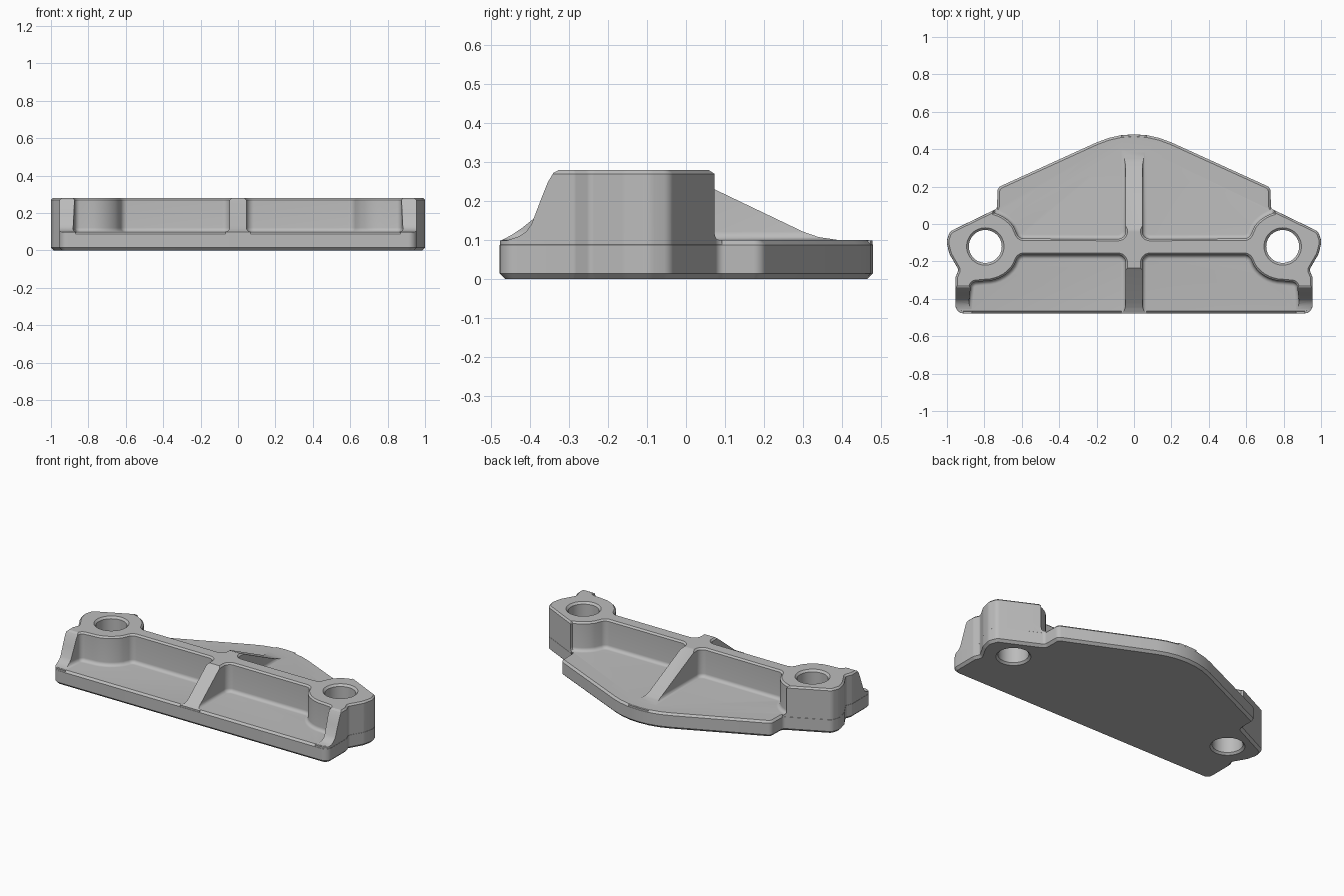
import bpy, bmesh, math
from mathutils import Vector

cube = bpy.data.objects.get("Cube")
if cube:
    bpy.data.objects.remove(cube, do_unlink=True)

TOP, FLOOR = 0.28, 0.10


def rounded(corners):
    """Turn (x, y, radius) corners of a closed outline into points with arcs."""
    out, n = [], len(corners)
    for i, (x, y, r) in enumerate(corners):
        p = Vector((x, y))
        if r == 0:
            out.append(p)
            continue
        a = (Vector(corners[i - 1][:2]) - p).normalized()
        b = (Vector(corners[(i + 1) % n][:2]) - p).normalized()
        half = a.angle(b) / 2
        centre = p + (a + b).normalized() * r / math.sin(half)
        s = p + a * r / math.tan(half) - centre
        e = p + b * r / math.tan(half) - centre
        turn = math.pi - 2 * half
        steps = max(2, math.ceil(turn / math.radians(9)))
        for k in range(steps + 1):
            t = k / steps
            out.append(centre + (s * math.sin((1 - t) * turn) + e * math.sin(t * turn)) / math.sin(turn))
    return out


def mirrored(half):
    return half + [(-x, y, r) for x, y, r in reversed(half) if x != 0]


def offset(points, d):
    out, n = [], len(points)
    for i, p in enumerate(points):
        e1 = (p - points[i - 1]).normalized()
        e2 = (points[(i + 1) % n] - p).normalized()
        n1, n2 = Vector((e1.y, -e1.x)), Vector((e2.y, -e2.x))
        out.append(p + (n1 + n2) * d / (1 + n1.dot(n2)))
    return out


def solid(name, rings):
    bm = bmesh.new()
    loops = [[bm.verts.new(p) for p in ring] for ring in rings]
    n = len(loops[0])
    for lo, hi in zip(loops, loops[1:]):
        for i in range(n):
            j = (i + 1) % n
            bm.faces.new((lo[i], lo[j], hi[j], hi[i]))
    bm.faces.new(loops[0][::-1])
    bm.faces.new(loops[-1])
    bmesh.ops.recalc_face_normals(bm, faces=bm.faces)
    mesh = bpy.data.meshes.new(name)
    bm.to_mesh(mesh)
    bm.free()
    obj = bpy.data.objects.new(name, mesh)
    bpy.context.collection.objects.link(obj)
    return obj


def stack(name, outline, levels):
    """Outline lofted through (height, offset) levels."""
    return solid(name, [[(p.x, p.y, z) for p in offset(outline, d)] for z, d in levels])


def prism(name, profile, x0, x1):
    return solid(name, [[(x, y, z) for y, z in profile] for x in (x0, x1)])


def combine(obj, other, operation):
    mod = obj.modifiers.new(operation, 'BOOLEAN')
    mod.object, mod.operation, mod.solver = other, operation, 'EXACT'
    bpy.context.view_layer.update()
    mesh = bpy.data.meshes.new_from_object(obj.evaluated_get(bpy.context.evaluated_depsgraph_get()))
    obj.modifiers.clear()
    obj.data = mesh
    bpy.data.objects.remove(other, do_unlink=True)


# Base plate with chamfered rims
plate_outline = rounded(mirrored([
    (0.955, -0.478, 0.045), (0.955, -0.285, 0.02), (0.938, -0.245, 0.02),
    (0.987, -0.16, 0.05), (1.003, -0.095, 0.05), (0.985, -0.04, 0.04),
    (0.732, 0.083, 0.025), (0.73, 0.195, 0.035), (0, 0.527, 0.48)]))
bracket = stack("mounting_bracket", plate_outline,
                [(0, -0.015), (0.015, 0), (FLOOR - 0.012, 0), (FLOOR, -0.012)])

# Raised cross bar, centre ribs, bolt bosses and side walls in one outline
HOLE = Vector((0.795, -0.12))
BOSS = 0.185


def on_boss(deg):
    a = math.radians(deg)
    return (HOLE.x + BOSS * math.cos(a), HOLE.y + BOSS * math.sin(a))


half = [(0.045, -0.6, 0), (0.045, -0.165, 0.04), (*on_boss(194), 0.04)]
half[2] = (half[2][0], -0.165, 0.04)
half += [(*on_boss(a), 0) for a in range(214, 275, 8)]
half += [(0.87, -0.312, 0.03), (0.905, -0.6, 0), (1.2, -0.6, 0), (1.2, 0.3, 0), (0.8, 0.3, 0)]
half += [(*on_boss(a), 0) for a in range(105, 149, 8)]
half += [(*on_boss(167), 0.04), (0.045, -0.08, 0.04), (0.045, 0.6, 0)]
FILLET = 0.022
levels = [(0.05, FILLET)]
for deg in range(90, -1, -15):
    a = math.radians(deg)
    levels.append((FLOOR + FILLET * (1 - math.sin(a)), FILLET * (1 - math.cos(a))))
levels += [(TOP - 0.01, 0), (TOP, -0.01)]
raised = stack("raised_web", rounded(mirrored(half)), levels)

# Trim the raised web to the plate outline
combine(raised, stack("trim_column", plate_outline,
        [(0.04, -0.0008), (0.27, -0.0008), (0.284, -0.015)]), 'INTERSECT')

# Slope the back rib, front rib and side walls down to the plate
LOW = FLOOR - 0.001
back = [(-0.072, 0.3), (0.30, 0.122), (0.34, 0.108), (0.40, LOW), (0.7, LOW), (0.7, 0.4), (-0.072, 0.4)]
front = [(-0.21, 0.3), (-0.42, 0.132), (-0.45, 0.112), (-0.475, LOW), (-0.7, LOW), (-0.7, 0.4), (-0.21, 0.4)]
side = [(-0.315, 0.3), (-0.325, 0.281), (-0.34, 0.273), (-0.354, 0.25), (-0.374, 0.2),
        (-0.397, 0.14), (-0.41, 0.122), (-0.43, 0.109), (-0.46, LOW),
        (-0.7, LOW), (-0.7, 0.4), (-0.315, 0.4)]
for profile, x0, x1 in ((back, -0.3, 0.3), (front, -0.3, 0.3), (side, 0.4, 1.3), (side, -1.3, -0.4)):
    combine(raised, prism("slope_cutter", profile, x0, x1), 'DIFFERENCE')
combine(bracket, raised, 'UNION')

# Chamfered bolt holes
for s in (-1, 1):
    circle = [Vector((s * HOLE.x + 0.088 * math.cos(k * math.pi / 24),
                      HOLE.y + 0.088 * math.sin(k * math.pi / 24))) for k in range(48)]
    combine(bracket, stack("hole_cutter", circle,
            [(-0.01, 0.022), (0.012, 0), (TOP - 0.012, 0), (TOP + 0.01, 0.022)]), 'DIFFERENCE')

# Plain grey metal
grey = bpy.data.materials.new("grey_metal")
grey.use_nodes = True
colour = (0.5, 0.5, 0.5, 1)
grey.diffuse_color = colour
grey.node_tree.nodes["Principled BSDF"].inputs["Base Color"].default_value = colour
bracket.data.materials.clear()
bracket.data.materials.append(grey)

bpy.ops.object.select_all(action='DESELECT')
bracket.select_set(True)
bpy.context.view_layer.objects.active = bracket
bpy.ops.object.shade_smooth_by_angle(angle=math.radians(28))
